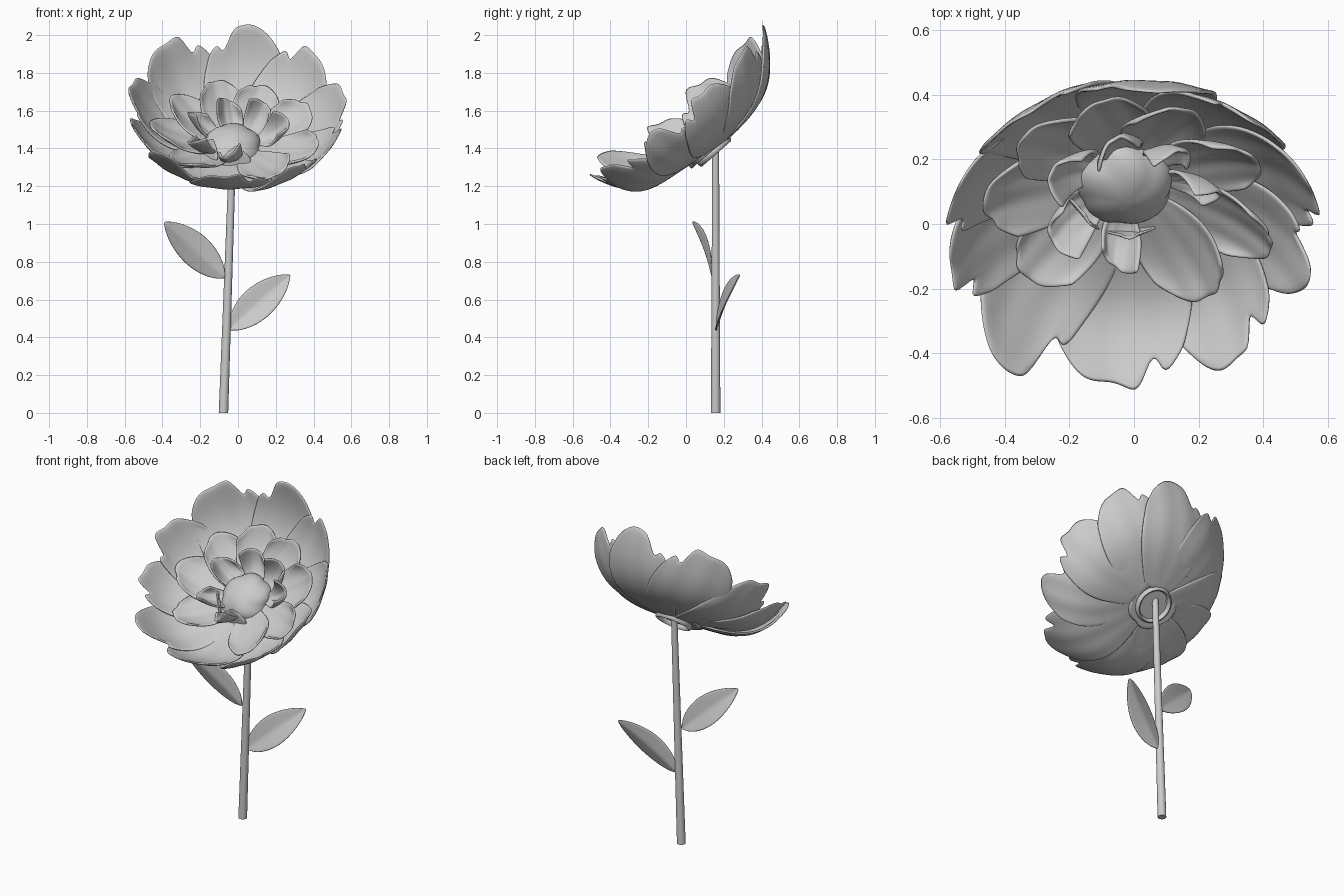
import bpy, bmesh, math, random
from mathutils import Vector, Matrix

if "Cube" in bpy.data.objects:
    bpy.data.objects.remove(bpy.data.objects["Cube"])

random.seed(4)
mat = bpy.data.materials.new("pale_grey")
mat.diffuse_color = (0.6, 0.6, 0.6, 1)
mat.use_nodes = True
mat.node_tree.nodes["Principled BSDF"].inputs["Base Color"].default_value = mat.diffuse_color

# Tilted frame of the bloom: its local z axis faces forward and up
bloom = Matrix(((1, 0, 0, -0.005), (0, 0.75, -0.66, 0.15),
                (0, 0.66, 0.75, 1.385), (0, 0, 0, 1)))


def finish(name, bm, matrix=None, thick=0.0, subdiv=0):
    if matrix:
        bm.transform(matrix)
    bmesh.ops.recalc_face_normals(bm, faces=bm.faces)
    me = bpy.data.meshes.new(name)
    bm.to_mesh(me)
    bm.free()
    me.materials.append(mat)
    ob = bpy.data.objects.new(name, me)
    bpy.context.collection.objects.link(ob)
    if thick:
        m = ob.modifiers.new("thickness", 'SOLIDIFY')
        m.thickness, m.offset = thick, 0
    if subdiv:
        ob.modifiers.new("smooth", 'SUBSURF').levels = subdiv
    bpy.ops.object.select_all(action='DESELECT')
    ob.select_set(True)
    bpy.context.view_layer.objects.active = ob
    bpy.ops.object.shade_smooth_by_angle(angle=math.radians(50))
    return ob


def sheet(fn, ns, nt):
    """Grid surface from fn(s, t), s in 0..1 and t in -1..1"""
    bm = bmesh.new()
    rows = [[bm.verts.new(fn(i / ns, 2 * j / nt - 1)) for j in range(nt + 1)]
            for i in range(ns + 1)]
    for a, b in zip(rows, rows[1:]):
        for j in range(nt):
            bm.faces.new((a[j], a[j + 1], b[j + 1], b[j]))
    return bm


def bowl(x, y):
    """Height of the bloom's cup: flat in front with a steep lip, rounder behind"""
    r = math.hypot(x, y)
    f = (1 - y / r) / 2
    front = 0.015 + 0.16 * r + 0.18 * (min(r, 0.6) / 0.56) ** 7
    back = 0.04 * r + 0.25 * (r / 0.61) ** 4.2
    return f * front + (1 - f) * back


def petal(name, deg, r0, r1, width, lift, rise, twist, tip, notch=0.0, curl=0.0):
    a = math.radians(deg)
    n1 = random.choice((-1, 1)) * random.uniform(0.45, 0.8)
    phase = random.uniform(0, 6)

    def fn(s, t):
        ragged = notch * math.exp(-((t - n1) / 0.12) ** 2)
        edge = 1 - tip * abs(t) ** 2.8 - ragged * s ** 5
        edge += 0.012 * math.sin(4 * t + phase) * s
        r = r0 + (r1 - r0) * s * edge
        w = width * t * (0.2 + 0.8 * math.sin(math.pi * (0.1 + s * 0.54)) ** 1.2)
        x, y = r * math.cos(a) - w * math.sin(a), r * math.sin(a) + w * math.cos(a)
        h = bowl(x, y) + lift + rise * s ** 3 + twist * t * s
        h += 0.003 * math.sin(9 * t + phase) * s + curl * t * t * s
        return (x, y, h)
    return finish(name, sheet(fn, 16, 20), bloom, 0.013, 1)


# Outer petals: angle, reach, half width, extra rise of the tip
outer = [(14, 0.59, 0.20, 0.0), (50, 0.61, 0.21, 0.0), (84, 0.635, 0.22, 0.0),
         (125, 0.63, 0.23, 0.0), (163, 0.59, 0.18, 0.05), (194, 0.58, 0.18, 0.02),
         (228, 0.60, 0.20, 0.0), (265, 0.58, 0.22, 0.0), (304, 0.58, 0.20, 0.0),
         (340, 0.57, 0.18, 0.0)]
for i, (deg, reach, width, rise) in enumerate(outer):
    petal(f"outer_petal_{i}", deg, 0.09, reach, width, 0.008 * (i % 2), rise,
          0.02, 0.2, 0.1)

# Middle petals, lying just inside the bowl
middle = [(25, 0.43, 0.13), (68, 0.41, 0.13), (104, 0.43, 0.13), (140, 0.44, 0.13),
          (176, 0.46, 0.14), (218, 0.43, 0.13), (302, 0.43, 0.13), (340, 0.46, 0.12)]
for i, (deg, reach, width) in enumerate(middle):
    petal(f"middle_petal_{i}", deg, 0.08, reach, width, 0.016, 0.04, 0.03, 0.3,
          0.04, 0.02)

# Inner petals standing up around the bud
inner = [(12, 0.28, 0.06), (55, 0.27, 0.07), (102, 0.27, 0.07), (150, 0.29, 0.07),
         (205, 0.28, 0.07), (258, 0.24, 0.06)]
for i, (deg, reach, width) in enumerate(inner):
    petal(f"inner_petal_{i}", deg, 0.1, reach, width, 0.025, 0.09, 0.04, 0.4,
          0.0, 0.03)

# Closed bud with shallow folds
bm = bmesh.new()
bmesh.ops.create_uvsphere(bm, u_segments=40, v_segments=20, radius=1)
for v in bm.verts:
    ang = math.atan2(v.co.y, v.co.x)
    k = 0.142 * (1 + 0.1 * abs(math.sin(2.5 * ang + 2 * v.co.z)))
    v.co = Vector((v.co.x * k - 0.025, v.co.y * k, max(v.co.z, -0.2) * 0.1 + 0.03))
finish("bud", bm, bloom)

# Small petals folded over the lower side of the bud
for i, deg in enumerate((215, 275)):
    a = math.radians(deg)

    def fold(s, t, a=a):
        r = 0.18 - 0.05 * s
        w = 0.08 * t * math.sin(math.pi * (0.25 + 0.65 * s))
        return (r * math.cos(a) - w * math.sin(a) - 0.02,
                r * math.sin(a) + w * math.cos(a),
                0.04 + 0.11 * s - 0.03 * t * t * s)
    finish(f"bud_petal_{i}", sheet(fold, 8, 8), bloom, 0.008, 1)


# Calyx ring under the bloom
def calyx(s, t):
    u, v = 2 * math.pi * s, math.pi * t
    r = 0.1 + 0.012 * math.cos(v)
    return (r * math.cos(u) - 0.015, r * math.sin(u), 0.002 + 0.02 * math.sin(v))


bm = sheet(calyx, 32, 8)
bmesh.ops.remove_doubles(bm, verts=bm.verts, dist=1e-4)
finish("calyx_ring", bm, bloom)

# Stem, slightly leaning and tapered
bm = bmesh.new()
bmesh.ops.create_cone(bm, cap_ends=True, segments=20, radius1=0.025, radius2=0.018, depth=1.42)
for v in bm.verts:
    k = v.co.z / 1.42 + 0.5
    v.co += Vector((-0.077 + 0.05 * k, 0.157, 0.71))
finish("stem", bm)


# Leaves: pointed blades creased along the midrib
def leaf(name, base, end, side, width, bend):
    base, end, side = Vector(base), Vector(end), Vector(side).normalized()
    normal = (end - base).cross(side).normalized()

    def fn(s, t):
        w = width * math.sin(math.pi * s ** 0.9) ** 0.7 if 0 < s < 1 else 0.004
        return (base.lerp(end, s) + side * (w * t)
                + normal * (bend * math.sin(math.pi * s) + 0.02 * abs(t) * w / width))
    finish(name, sheet(fn, 14, 8), None, 0.008, 1)


leaf("upper_leaf", (-0.07, 0.14, 0.715), (-0.39, 0.035, 1.01), (0.6, -0.1, 0.72), 0.088, 0.01)
leaf("lower_leaf", (-0.05, 0.16, 0.44), (0.275, 0.285, 0.73), (-0.62, 0.1, 0.72), 0.09, 0.01)
